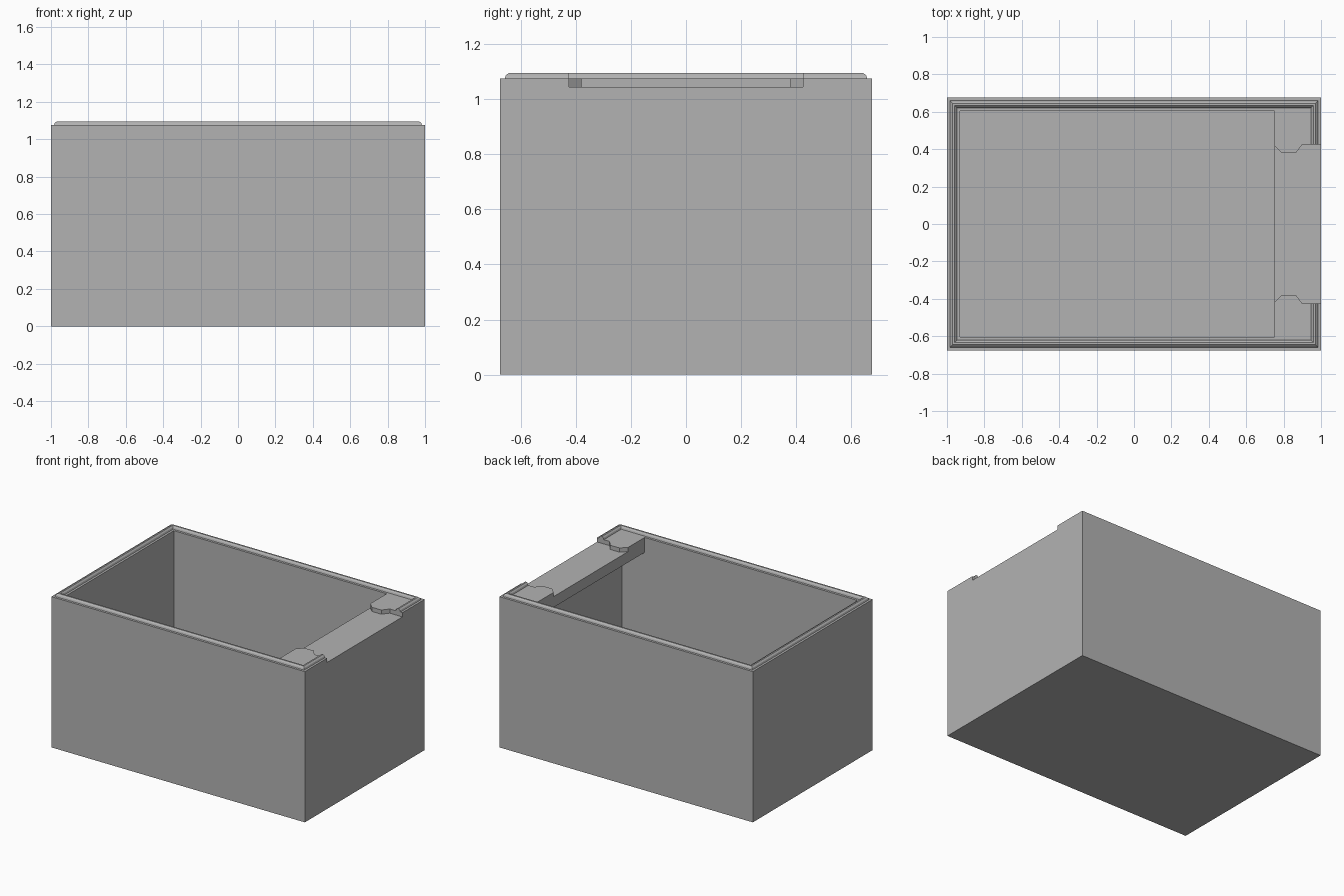
import bpy, bmesh

default = bpy.data.objects.get("Cube")
if default:
    bpy.data.objects.remove(default, do_unlink=True)

HALF_X, HALF_Y = 1.0, 0.675
SHOULDER, FLOOR = 1.075, 0.06

grey = bpy.data.materials.new("plain grey")
grey.use_nodes = True
colour = (0.45, 0.45, 0.45, 1)
grey.diffuse_color = colour
grey.node_tree.nodes["Principled BSDF"].inputs["Base Color"].default_value = colour


def make_object(name, bm):
    bmesh.ops.recalc_face_normals(bm, faces=bm.faces)
    mesh = bpy.data.meshes.new(name)
    bm.to_mesh(mesh)
    bm.free()
    mesh.materials.append(grey)
    obj = bpy.data.objects.new(name, mesh)
    bpy.context.collection.objects.link(obj)
    return obj


def loft(name, rings):
    """Skin a stack of equal-length point rings and cap both ends."""
    bm = bmesh.new()
    rows = [[bm.verts.new(p) for p in ring] for ring in rings]
    for low, high in zip(rows, rows[1:]):
        for i in range(len(low)):
            j = (i + 1) % len(low)
            bm.faces.new((low[i], low[j], high[j], high[i]))
    bm.faces.new(rows[0])
    bm.faces.new(rows[-1])
    return make_object(name, bm)


def prism(name, outline, z0, z1):
    return loft(name, [[(x, y, z) for x, y in outline] for z in (z0, z1)])


def rectangle(inset, z):
    x, y = HALF_X - inset, HALF_Y - inset
    return [(-x, -y, z), (x, -y, z), (x, y, z), (-x, y, z)]


def combine(target, tool, operation):
    mod = target.modifiers.new(operation.lower(), "BOOLEAN")
    mod.operation, mod.solver, mod.object = operation, "EXACT", tool
    bpy.context.view_layer.objects.active = target
    bpy.ops.object.modifier_apply(modifier=mod.name)
    bpy.data.objects.remove(tool, do_unlink=True)


# Wall section as (inset, height): outside, raised sealing bead, ledge, inside
section = [(0, 0), (0, SHOULDER), (0.016, SHOULDER), (0.02, 1.086),
           (0.03, 1.095), (0.041, 1.095), (0.05, 1.086), (0.054, SHOULDER),
           (0.07, SHOULDER), (0.07, FLOOR)]
box = loft("open_box", [rectangle(inset, z) for inset, z in section])

# Shelf across the inside of the right-hand end
shelf = prism("end_shelf", [(0.75, -0.63), (0.95, -0.63), (0.95, 0.63), (0.75, 0.63)],
              0.968, SHOULDER)
combine(box, shelf, "UNION")

# Shallow recess through shelf and rim, with a lobe narrowing it at each side
side = [(1.1, 0.425), (0.9, 0.425), (0.865, 0.38), (0.79, 0.38), (0.73, 0.44)]
outline = side + [(x, -y) for x, y in reversed(side)]
recess = prism("recess_cutter", outline, 1.045, 1.2)
combine(box, recess, "DIFFERENCE")
